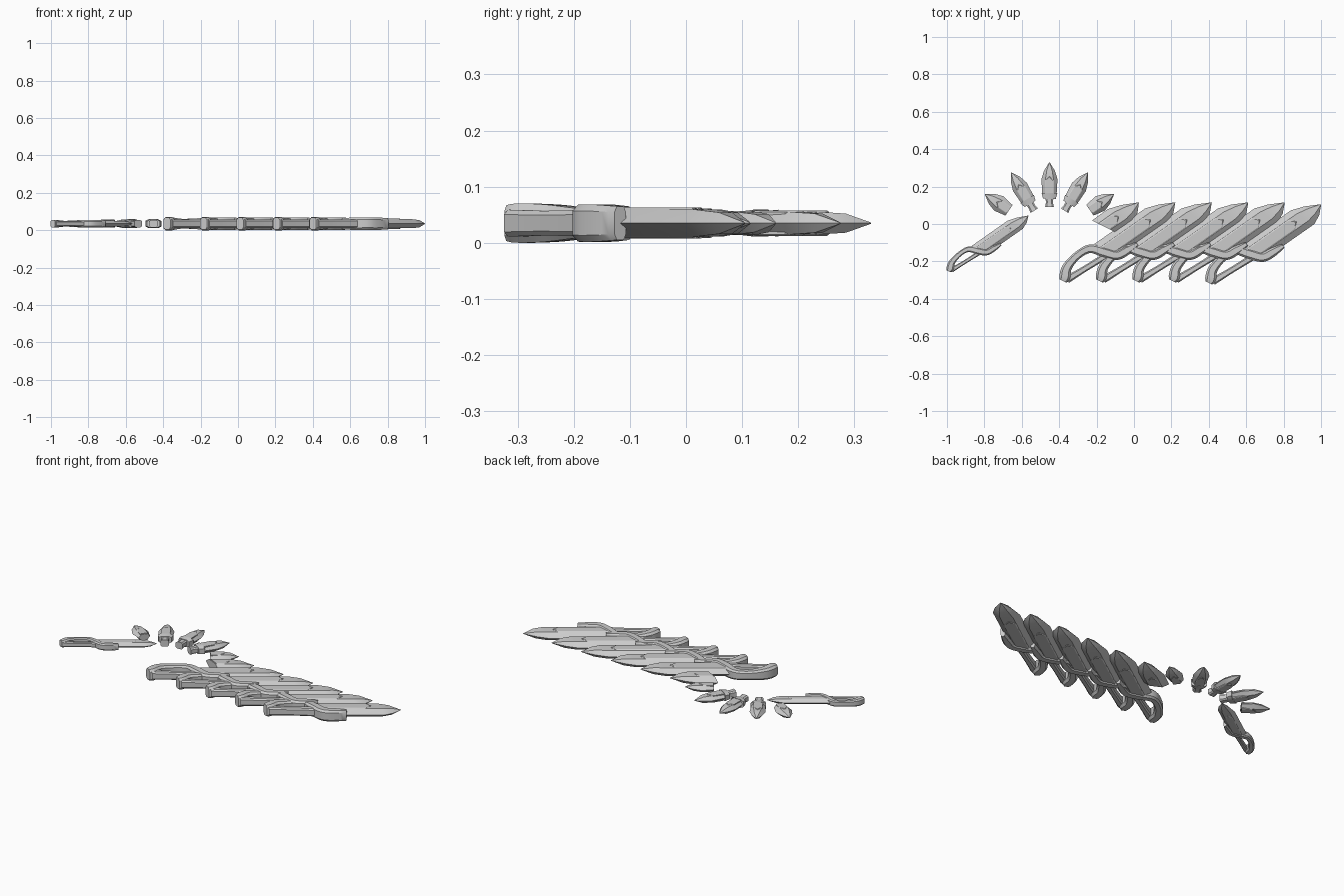
import bpy, math
from mathutils import Vector, Matrix

cube = bpy.data.objects.get("Cube")
if cube:
    bpy.data.objects.remove(cube)

MID = 0.035
LEAN = math.radians(35)


def mesh_from(name, verts, faces):
    me = bpy.data.meshes.new(name)
    me.from_pydata(verts, [], faces)
    me.validate()
    me.shade_smooth()
    me.set_sharp_from_angle(angle=math.radians(28))
    return me


def loft(name, rings):
    """Skin a list of equal-length vertex rings and cap both ends."""
    k = len(rings[0])
    verts = [v for r in rings for v in r]
    faces = [(i * k + j, i * k + (j + 1) % k, (i + 1) * k + (j + 1) % k, (i + 1) * k + j)
             for i in range(len(rings) - 1) for j in range(k)]
    faces += [tuple(reversed(range(k))), tuple(range(len(verts) - k, len(verts)))]
    return mesh_from(name, verts, faces)


def blade_mesh(name, stations, skew=0.0):
    """Stations: distance along, half width, half thickness; bevelled hexagon section."""
    rings = []
    for u, w, t in stations:
        section = [(-w, 0), (-w * .5, -t), (w * .5, -t), (w, 0), (w * .5, t), (-w * .5, t)]
        rings.append([(u - skew * n, n, z) for n, z in section])
    return loft(name, rings)


def rib_mesh(name, start, end, half, thick, skew=0.0):
    """Raised plate with a chevron end and a chamfered outline."""
    def outline(inset, z):
        h = half - inset
        return [(start + skew * h, -h, z), (end - half, -h, z), (end - inset, 0, z),
                (end - half, h, z), (start - skew * h, h, z)]
    c = half * .15
    return loft(name, [outline(c, -thick), outline(0, -thick * .9),
                       outline(0, thick * .9), outline(c, thick)])


def smooth_path(points, steps=4):
    """Catmull-Rom interpolation through points of any dimension."""
    p = [Vector(q) for q in points]
    p = [p[0] * 2 - p[1]] + p + [p[-1] * 2 - p[-2]]
    out = []
    for a, b, c, d in zip(p, p[1:], p[2:], p[3:]):
        for s in range(steps):
            t = s / steps
            out.append(b + (c - a) * t * .5 + (a * 2 - b * 5 + c * 4 - d) * t * t * .5
                       + (b * 3 - a - c * 3 + d) * t ** 3 * .5)
    return out + [p[-2]]


def band_mesh(name, points, steps=4):
    """Chamfered bar; points: along, across, half width, half height."""
    path = smooth_path(points, steps)
    rings = []
    for i, q in enumerate(path):
        a, b = path[max(i - 1, 0)], path[min(i + 1, len(path) - 1)]
        d = Vector((b[0] - a[0], b[1] - a[1])).normalized()
        w, h = q[2], q[3]
        section = [(-w, -h * .65), (-w * .6, -h), (w * .6, -h), (w, -h * .65),
                   (w, h * .65), (w * .6, h), (-w * .6, h), (-w, h * .65)]
        rings.append([(q[0] - d.y * s, q[1] + d.x * s, z) for s, z in section])
    return loft(name, rings)


def place(name, parts, x, y, angle, scale=(1, 1, 1)):
    for part, me in parts.items():
        ob = bpy.data.objects.new(f"{name}_{part}", me)
        bpy.context.collection.objects.link(ob)
        ob.matrix_world = Matrix.LocRotScale(
            Vector((x, y, MID)), Matrix.Rotation(angle, 3, 'Z').to_quaternion(), Vector(scale))


# Sword parts, with the point of the blade at the origin
SKEW = .45
point = [(-.12, .066, .024), (-.06, .042, .019), (0, .001, .001)]
sword = {
    "blade": blade_mesh("blade", [(-.45, .066, .024)] + point, SKEW),
    "rib": rib_mesh("rib", -.45, -.16, .032, .0275, SKEW),
    "guard": band_mesh("guard", [
        (-.732, .000, .020, .032), (-.712, .012, .030, .035), (-.672, .048, .026, .033),
        (-.592, .068, .021, .026), (-.515, .059, .023, .028), (-.465, .002, .027, .033),
        (-.417, -.052, .026, .033), (-.357, -.062, .024, .033), (-.293, -.066, .012, .030)]),
    "grip": band_mesh("grip", [(-.71, -.006, .020, .024), (-.59, -.014, .016, .022),
                               (-.45, -.022, .018, .024)]),
}

# Row of five large swords, then the short sword
for i in range(5):
    place(f"sword_{i + 1}", sword, .22 + .195 * i, .105 if i == 4 else .115, LEAN)
place("short_sword", sword, -.565, .045, LEAN, (.71, .62, .6))

# Broken blade end beside the row
broken = {
    "blade": blade_mesh("broken_blade", [(-.225, .064, .024)] + point, .55),
    "rib": rib_mesh("broken_rib", -.22, -.13, .030, .0265, .55),
}
place("broken_end", broken, .025, .115, LEAN)

# Spearheads of the fan
head = {
    "blade": blade_mesh("head_blade", [(-.175, .038, .018), (-.09, .043, .020),
                                       (-.045, .029, .017), (0, .001, .001)]),
    "rib": rib_mesh("head_rib", -.175, -.075, .025, .0225),
    "collar": band_mesh("head_collar", [(-.195, 0, .034, .021), (-.165, 0, .042, .024)], 1),
    "tang": band_mesh("head_tang", [(-.238, 0, .023, .020), (-.215, 0, .019, .017),
                                    (-.19, 0, .021, .018)], 1),
}
small_head = {
    "blade": blade_mesh("small_blade", [(-.155, .034, .017), (-.09, .046, .020),
                                        (-.045, .031, .016), (0, .001, .001)]),
    "rib": rib_mesh("small_rib", -.152, -.075, .022, .0215),
}
FAN_X = -.452
place("middle_head", head, FAN_X, .33, math.pi / 2)
for side, label in ((1, "left"), (-1, "right")):
    turn = lambda a: math.pi / 2 - side * math.radians(a)
    place(f"{label}_inner_head", head, FAN_X + side * .204, .275, turn(31))
    place(f"{label}_outer_head", small_head, FAN_X + side * .345, .16, turn(56))
